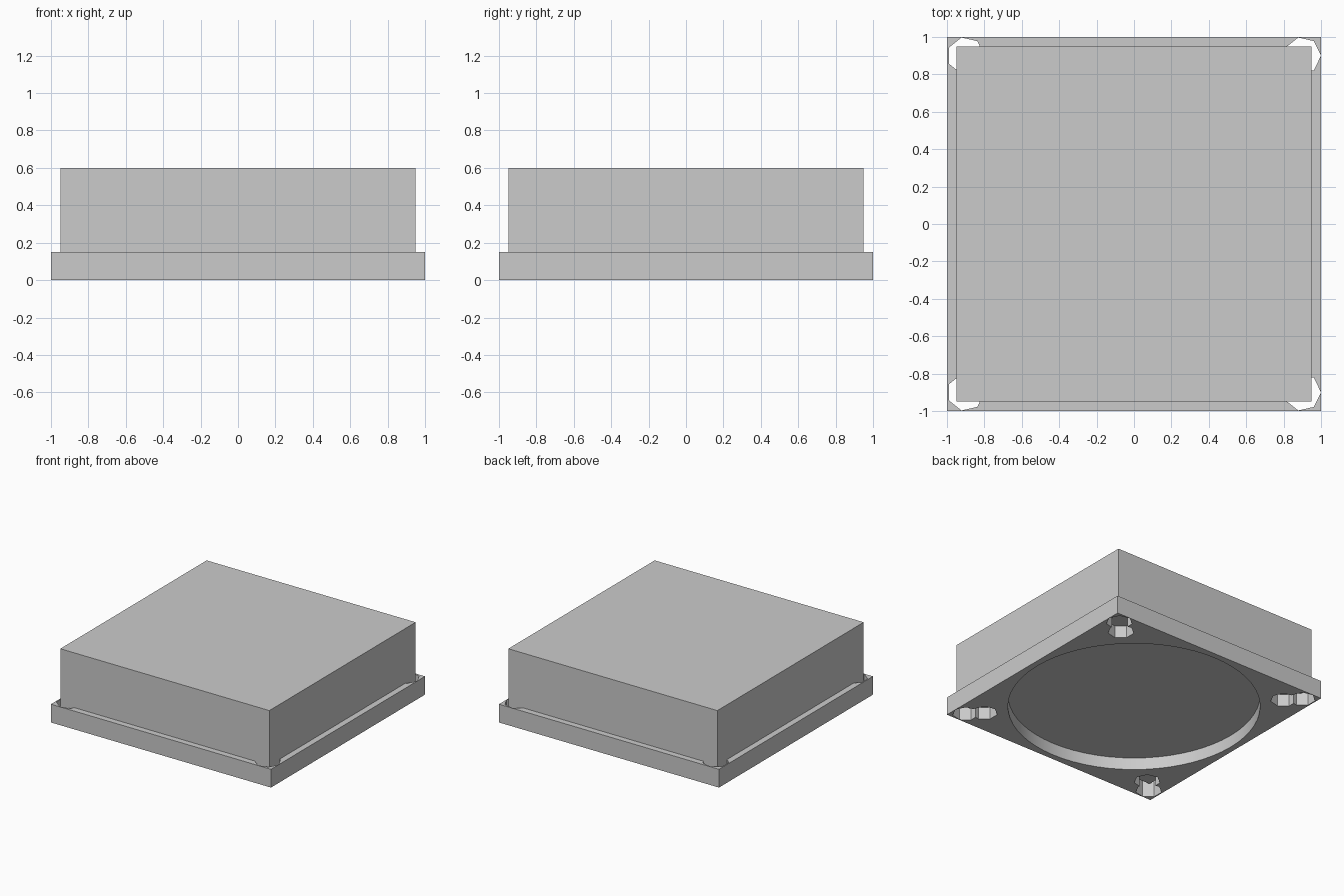
import bpy

cube = bpy.data.objects.get("Cube")
if cube:
    bpy.data.objects.remove(cube, do_unlink=True)

grey = bpy.data.materials.new("plain_grey")
grey.use_nodes = True
colour = (0.6, 0.6, 0.6, 1)
grey.diffuse_color = colour
grey.node_tree.nodes["Principled BSDF"].inputs["Base Color"].default_value = colour


def box(name, width, z0, z1):
    bpy.ops.mesh.primitive_cube_add(size=1, location=(0, 0, (z0 + z1) / 2))
    ob = bpy.context.object
    ob.name = name
    ob.scale = (width, width, z1 - z0)
    bpy.ops.object.transform_apply(location=True, rotation=False, scale=True)
    ob.data.materials.append(grey)
    return ob


def drill(target, x, y, radius, sides, turn=0):
    """Cut a vertical hole right through the target."""
    bpy.ops.mesh.primitive_cylinder_add(vertices=sides, radius=radius, depth=1,
                                        location=(x, y, 0.07), rotation=(0, 0, turn))
    cutter = bpy.context.object
    cutter.hide_render = True
    mod = target.modifiers.new("hole", 'BOOLEAN')
    mod.operation = 'DIFFERENCE'
    mod.solver = 'EXACT'
    mod.object = cutter
    bpy.context.view_layer.objects.active = target
    bpy.ops.object.modifier_apply(modifier=mod.name)
    bpy.data.objects.remove(cutter, do_unlink=True)


# Base plate with a large round opening
plate = box("base_plate", 2, 0, 0.15)
drill(plate, 0, 0, 0.95, 64)

# Pair of overlapping seven-sided holes in each corner, one point towards +x
for sx in (-1, 1):
    for sy in (-1, 1):
        for d in (0.9, 0.8):
            drill(plate, sx * d, sy * d, 0.0995, 7, -1.5708)

bpy.ops.object.select_all(action='DESELECT')
plate.select_set(True)
bpy.context.view_layer.objects.active = plate
bpy.ops.object.shade_smooth_by_angle(angle=0.4)

# Solid upper body, sunk slightly into the plate
box("upper_body", 1.9, 0.1, 0.6)
